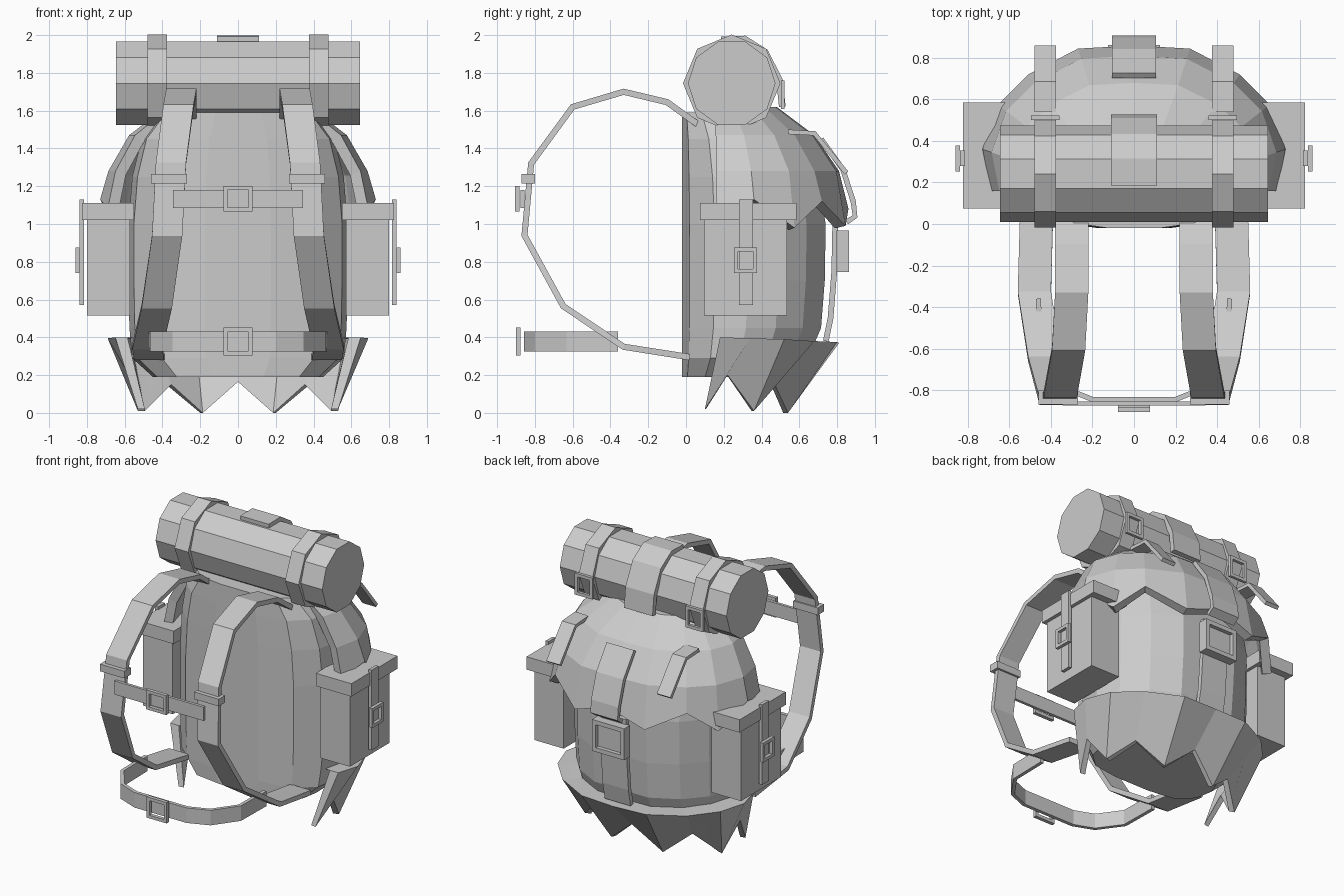
import bpy, bmesh, math
from mathutils import Vector

if "Cube" in bpy.data.objects:
    bpy.data.objects.remove(bpy.data.objects["Cube"])

grey = bpy.data.materials.new("plain grey")
grey.diffuse_color = (0.6, 0.6, 0.6, 1)
grey.use_nodes = True
grey.node_tree.nodes["Principled BSDF"].inputs["Base Color"].default_value = grey.diffuse_color


def make(name, verts, faces, thickness=0.0, fix=True):
    mesh = bpy.data.meshes.new(name)
    mesh.from_pydata(verts, [], faces)
    if fix:
        bm = bmesh.new()
        bm.from_mesh(mesh)
        bmesh.ops.recalc_face_normals(bm, faces=bm.faces)
        bm.to_mesh(mesh)
        bm.free()
    mesh.materials.append(grey)
    ob = bpy.data.objects.new(name, mesh)
    bpy.context.collection.objects.link(ob)
    if thickness:
        mod = ob.modifiers.new("thickness", 'SOLIDIFY')
        mod.thickness = thickness
        mod.offset = -1
    return ob


def box(name, x, y, z):
    verts = [(a, b, c) for a in x for b in y for c in z]
    make(name, verts, [(0, 1, 3, 2), (4, 6, 7, 5), (0, 4, 5, 1),
                       (2, 3, 7, 6), (0, 2, 6, 4), (1, 5, 7, 3)])


def loft(rings, closed, cap_bottom=False, cap_top=False):
    """Quads between rings listed bottom to top, counterclockwise from above."""
    n = len(rings[0])
    verts = [p for r in rings for p in r]
    faces = []
    for j in range(len(rings) - 1):
        for i in range(n if closed else n - 1):
            k = (i + 1) % n
            faces.append((j * n + i, j * n + k, (j + 1) * n + k, (j + 1) * n + i))
    if cap_bottom:
        faces.append(tuple(reversed(range(n))))
    if cap_top:
        faces.append(tuple(range((len(rings) - 1) * n, len(rings) * n)))
    return verts, faces


def ribbon(name, path, width, axis, thick):
    """Flat webbing strip along a path, its width along the given axis."""
    pts, axis = [Vector(p) for p in path], Vector(axis)
    rings = []
    for i, p in enumerate(pts):
        a = (p - pts[i - 1]).normalized() if i else None
        b = (pts[i + 1] - p).normalized() if i < len(pts) - 1 else None
        t = (a or b) + (b or a)
        n = t.cross(axis).normalized() * thick / 2
        w = axis * width / 2
        rings.append([p + n + w, p + n - w, p - n - w, p - n + w])
    make(name, *loft(rings, True, True, True))


def frame(name, c, u, v, hu, hv, depth, bar=0.022):
    """Rectangular buckle: an open frame with half sizes hu, hv."""
    c, u, v = Vector(c), Vector(u), Vector(v)
    d = u.cross(v) * depth / 2
    rings = []
    for s, inset in ((-1, 0), (1, 0), (1, bar), (-1, bar)):
        rings.append([c + d * s + u * a * (hu - inset) + v * b * (hv - inset)
                      for a, b in ((-1, -1), (1, -1), (1, 1), (-1, 1))])
    make(name, *loft(rings + rings[:1], True))


def mirrored(half):
    return half + [(-p[0],) + tuple(p[1:]) for p in reversed(half[:-1])]


X, Y, Z = (1, 0, 0), (0, 1, 0), (0, 0, 1)

# Main bag: D-shaped section lofted through several heights
section = [(0.3, 0), (0.72, 0.05), (0.95, 0.22), (1, 0.45), (0.9, 0.66),
           (0.68, 0.85), (0.36, 0.98)]
section += [(-x, y) for x, y in reversed(section)]
levels = [(0.19, 0.45, 0.53), (0.29, 0.56, 0.66), (0.45, 0.575, 0.73),
          (0.7, 0.58, 0.75), (1.0, 0.58, 0.755), (1.25, 0.56, 0.71),
          (1.45, 0.51, 0.62), (1.59, 0.40, 0.45)]
make("bag_body", *loft([[(x * w, -0.02 + y * (b + 0.02), z) for x, y in section]
                        for z, w, b in levels], True, True, True))

# Top flap with a jagged lower edge
flap = mirrored([(0.69, 0.16, 1.08), (0.73, 0.36, 1.13), (0.655, 0.575, 0.98),
                 (0.51, 0.72, 1.12), (0.27, 0.845, 0.99), (0, 0.86, 1.08)])
rings = [flap]
for z, s, back in ((1.28, 0.94, 0.81), (1.47, 0.79, 0.68), (1.62, 0.52, 0.48)):
    rings.append([(x * s, 0.15 + (y - 0.15) * (back - 0.15) / 0.71, z)
                  for x, y, _ in flap])
make("top_flap", *loft(rings, False, cap_top=True), thickness=0.06, fix=False)

# Bottom guard: thick shell with pointed tips and a flat rim
tips = mirrored([(0.53, 0.10, 0.02), (0.575, 0.22, 0.20), (0.53, 0.36, 0.01),
                 (0.38, 0.47, 0.15), (0.2, 0.54, 0.0), (0, 0.6, 0.165)])
rim = mirrored([(0.65, 0.18, 0.4), (0.69, 0.34, 0.395), (0.63, 0.52, 0.39),
                (0.48, 0.68, 0.38), (0.25, 0.8, 0.375), (0, 0.81, 0.37)])


def inset(p, s):
    return (p[0] * s, 0.18 + (p[1] - 0.18) * s, p[2])


make("bottom_guard", *loft([[t, r, inset(r, 0.9), inset(t, 0.93)]
                            for t, r in zip(tips, rim)], True, True, True))
make("guard_ledge", *loft([[inset(p, 0.8) for p in rim],
                           [inset(p, 0.91) for p in rim]], False))


# Bedroll and its bands
def drum(name, x0, x1, r, sides, turn):
    ring = [(0.242 + r * math.sin(math.tau * (i + turn) / sides),
             1.745 + r * math.cos(math.tau * (i + turn) / sides)) for i in range(sides)]
    make(name, *loft([[(x, y, z) for y, z in ring] for x in (x0, x1)], True, True, True))


drum("bedroll", -0.645, 0.645, 0.232, 10, 0.5)
ribbon("bedroll_middle_strap", [(0, 0.185, 1.975), (0, 0.31, 1.98), (0, 0.42, 1.91),
                                (0, 0.495, 1.76), (0, 0.51, 1.62)], 0.22, X, 0.035)

# Centre strap down the back, with its large buckle
ribbon("flap_strap", [(0, 0.715, 1.45), (0, 0.83, 1.29),
                      (0, 0.885, 1.12), (0, 0.895, 1.04), (0, 0.85, 1.01)], 0.21, X, 0.028)
ribbon("back_strap", [(0, 0.79, 1.0), (0, 0.785, 0.75), (0, 0.765, 0.5),
                      (0, 0.74, 0.38)], 0.2, X, 0.03)
box("back_buckle_plate", (-0.1, 0.1), (0.79, 0.835), (0.77, 0.94))
frame("back_buckle", (0, 0.83, 0.855), X, Z, 0.125, 0.11, 0.065, 0.03)

# Chest strap and its buckle
box("chest_strap", (-0.345, 0.345), (-0.875, -0.855), (1.085, 1.18))
frame("chest_buckle", (0, -0.893, 1.133), X, Z, 0.078, 0.068, 0.025)

# Waist belt and its buckle
belt = [(0.46, -0.36), (0.455, -0.63), (0.34, -0.79), (0.2, -0.845)]
belt += [(-x, y) for x, y in reversed(belt)]
ribbon("waist_belt", [(x, y, 0.378) for x, y in belt], 0.105, Z, 0.025)
frame("waist_buckle", (0, -0.888, 0.378), X, Z, 0.078, 0.073, 0.025)

# Paired parts
shoulder = [(0.30, 0.08, 1.515), (0.30, -0.1, 1.645), (0.30, -0.33, 1.70),
            (0.315, -0.6, 1.62), (0.355, -0.82, 1.32), (0.375, -0.855, 0.94),
            (0.43, -0.65, 0.565), (0.48, -0.33, 0.35), (0.47, 0.02, 0.295)]
for side, s in (("right", 1), ("left", -1)):
    def span(a, b):
        return sorted((a * s, b * s))

    # Shoulder strap and collar
    ribbon(side + "_shoulder_strap", [(x * s, y, z) for x, y, z in shoulder], 0.16, X, 0.033)
    box(side + "_strap_collar", span(0.27, 0.46), (-0.87, -0.8), (1.215, 1.265))

    # Bedroll band and buckle
    drum(side + "_bedroll_band", *span(0.375, 0.48), 0.258, 8, 0)
    frame(side + "_band_buckle", (0.428 * s, 0.512, 1.685), X, Z, 0.068, 0.075, 0.02)

    # Short hooked strap on the flap
    ribbon(side + "_flap_tab", [(0.428 * s, 0.54, 1.488), (0.428 * s, 0.68, 1.48),
                                (0.428 * s, 0.85, 1.27)], 0.105, X, 0.025)

    # Side pocket with lid, strap and buckle
    box(side + "_pocket", span(0.572, 0.80), (0.095, 0.535), (0.515, 1.03))
    box(side + "_pocket_lid", span(0.55, 0.825), (0.075, 0.585), (1.02, 1.11))
    box(side + "_pocket_strap", span(0.815, 0.838), (0.28, 0.355), (0.57, 1.13))
    frame(side + "_pocket_buckle", (0.85 * s, 0.315, 0.808), Y, Z, 0.062, 0.068, 0.022)
